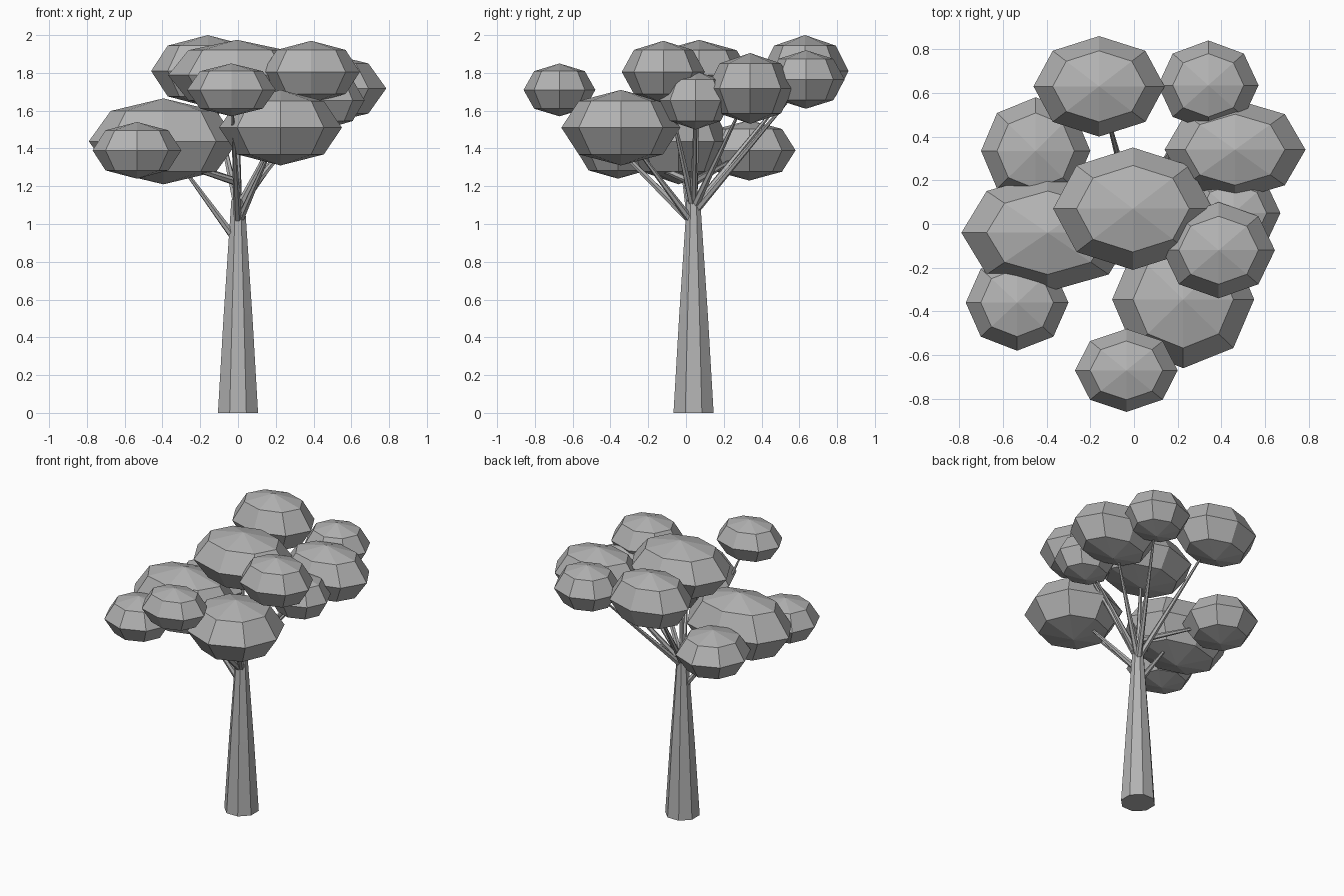
import bpy, bmesh
from math import pi
from mathutils import Matrix, Vector

cube = bpy.data.objects.get("Cube")
if cube:
    bpy.data.objects.remove(cube)

grey = bpy.data.materials.new("plain_grey")
grey.use_nodes = True
COLOUR = (0.45, 0.45, 0.45, 1)
grey.diffuse_color = COLOUR
grey.node_tree.nodes["Principled BSDF"].inputs["Base Color"].default_value = COLOUR


def finish(name, bm):
    bmesh.ops.recalc_face_normals(bm, faces=bm.faces)
    mesh = bpy.data.meshes.new(name)
    bm.to_mesh(mesh)
    bm.free()
    mesh.materials.append(grey)
    obj = bpy.data.objects.new(name, mesh)
    bpy.context.collection.objects.link(obj)


def taper(name, stations, sides):
    """Tapered limb through (centre, radius) stations, with flat sides."""
    axis = Vector(stations[-1][0]) - Vector(stations[0][0])
    turn = axis.to_track_quat('Z', 'Y').to_matrix() @ Matrix.Rotation(pi / sides, 3, 'Z')
    bm = bmesh.new()
    rings = []
    for centre, radius in stations:
        ring = bmesh.ops.create_circle(bm, segments=sides, radius=radius)["verts"]
        for v in ring:
            v.co = turn @ v.co + Vector(centre)
        rings.append(ring)
    for low, high in zip(rings, rings[1:]):
        for i in range(sides):
            j = (i + 1) % sides
            bm.faces.new((low[i], low[j], high[j], high[i]))
    bm.faces.new(rings[0])
    bm.faces.new(rings[-1])
    finish(name, bm)


def foliage(name, spans):
    """Faceted eight-sided ball fitted to its x, y and z spans."""
    centre = Vector([(a + b) / 2 for a, b in spans])
    half = Vector([(b - a) / 2 for a, b in spans])
    bm = bmesh.new()
    bmesh.ops.create_uvsphere(bm, u_segments=8, v_segments=4, radius=1,
                              matrix=Matrix.LocRotScale(centre, None, half))
    finish(name, bm)
    return centre


# Trunk
CORE_Y = 0.04
taper("trunk", [((0, CORE_Y, 0), 0.115), ((0, CORE_Y, 0.52), 0.082),
                ((0, CORE_Y, 1.13), 0.038)], 8)

# Leaf clumps: x span, y span, z span, fork height
CLUMPS = {
    "back": ((-.46, .14), (.40, .86), (1.62, 2.0), 1.08),
    "back_left": ((.11, .57), (.43, .84), (1.61, 1.92), 1.06),
    "left": ((.14, .785), (.11, .57), (1.53, 1.905), 1.08),
    "top": ((-.37, .36), (-.21, .35), (1.6, 1.975), 1.1),
    "front_left": ((.13, .645), (-.34, .10), (1.64, 1.97), 1.08),
    "inner_left": ((.24, .67), (-.14, .24), (1.5, 1.81), 1.1),
    "low_front": ((-.1, .55), (-.66, -.03), (1.31, 1.71), 1.0),
    "front": ((-.27, .20), (-.86, -.48), (1.57, 1.85), 1.0),
    "low_front_right": ((-.77, -.30), (-.58, -.14), (1.24, 1.54), 1.22),
    "low_right": ((-.79, .0), (-.31, .23), (1.21, 1.665), 0.9),
    "low_back_right": ((-.70, -.20), (.09, .58), (1.23, 1.55), 1.22),
}

# Clumps, each held by a thin branch from the trunk
for name, (xs, ys, zs, fork) in CLUMPS.items():
    centre = foliage(name + "_foliage", (xs, ys, zs))
    taper(name + "_branch", [((0, CORE_Y, fork), 0.022), (centre, 0.004)], 6)
